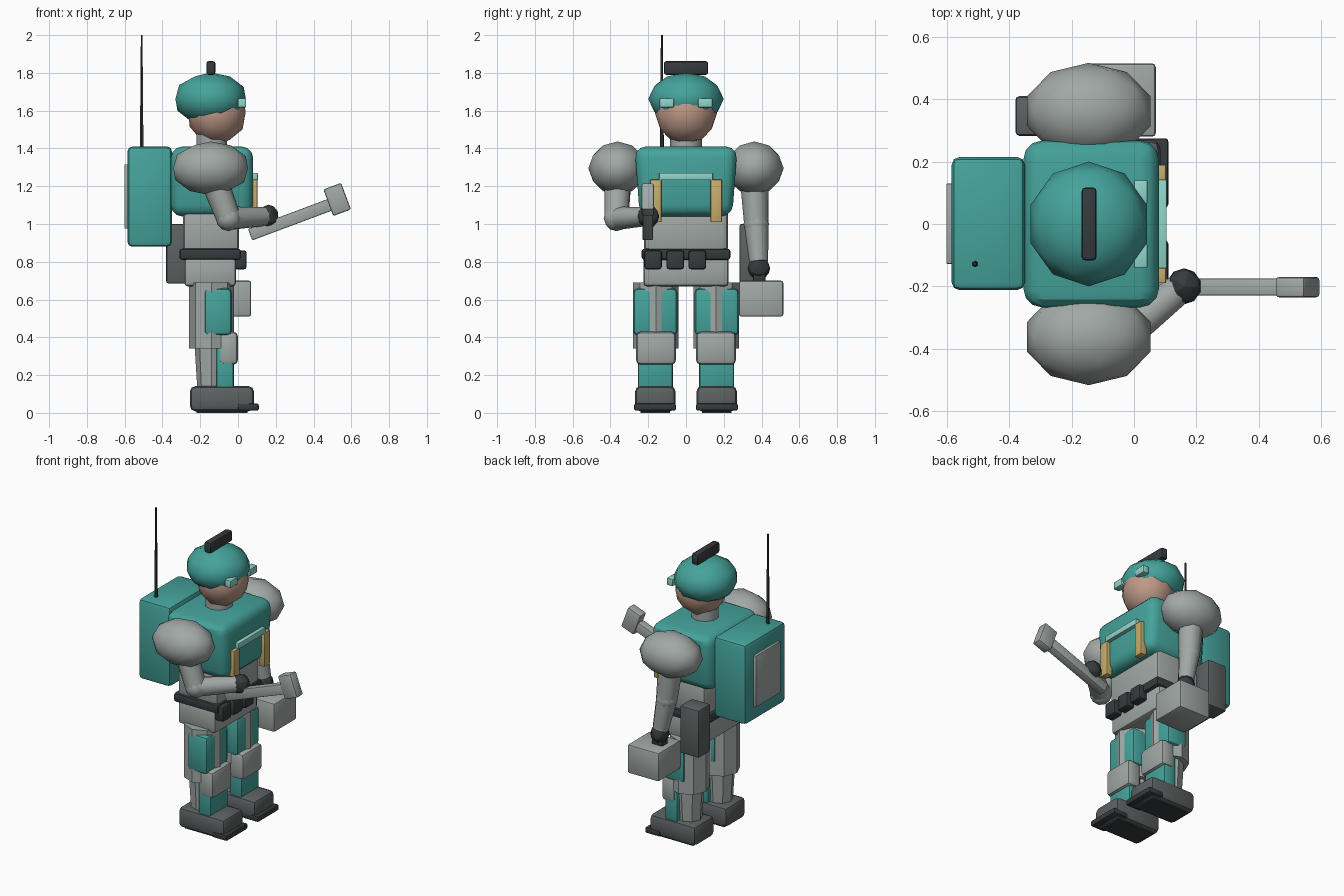
import bpy, bmesh, math
from mathutils import Vector, Matrix

if "Cube" in bpy.data.objects:
    bpy.data.objects.remove(bpy.data.objects["Cube"])


def srgb(v):
    return v / 12.92 if v <= 0.04045 else ((v + 0.055) / 1.055) ** 2.4


def material(name, r, g, b):
    m = bpy.data.materials.new(name)
    m.diffuse_color = (srgb(r), srgb(g), srgb(b), 1)
    m.use_nodes = True
    m.node_tree.nodes["Principled BSDF"].inputs["Base Color"].default_value = m.diffuse_color
    return m


TEAL = material("teal armour", 0.27, 0.64, 0.61)
GREY = material("suit grey", 0.63, 0.66, 0.65)
BOOT = material("boot grey", 0.36, 0.38, 0.38)
BLACK = material("near black", 0.21, 0.23, 0.24)
SKIN = material("skin", 0.74, 0.60, 0.53)
STRAP = material("strap yellow", 0.79, 0.68, 0.42)
GLOW = material("pale cyan", 0.57, 0.84, 0.80)


def finish(name, bm, mat, bevel=0, segments=2, angle=30):
    """Turn a bmesh into a finished object."""
    mesh = bpy.data.meshes.new(name)
    bmesh.ops.recalc_face_normals(bm, faces=bm.faces)
    if bevel:
        bmesh.ops.bevel(bm, geom=bm.edges[:], offset=bevel, segments=segments,
                        profile=0.5, affect='EDGES', clamp_overlap=True)
    bm.to_mesh(mesh)
    bm.free()
    mesh.materials.append(mat)
    ob = bpy.data.objects.new(name, mesh)
    bpy.context.collection.objects.link(ob)
    bpy.ops.object.select_all(action='DESELECT')
    ob.select_set(True)
    bpy.context.view_layer.objects.active = ob
    bpy.ops.object.shade_smooth_by_angle(angle=math.radians(angle))
    return ob


def box(name, mat, x, y, z, bevel=0.015, taper=1.0, tilt=0.0, segments=2):
    """Box from ranges; taper scales the bottom in y, tilt turns about y."""
    lo, hi = Vector((x[0], y[0], z[0])), Vector((x[1], y[1], z[1]))
    bm = bmesh.new()
    bmesh.ops.create_cube(bm, size=1)
    for v in bm.verts:
        if v.co.z < 0:
            v.co.y *= taper
    size = hi - lo
    rot = Matrix.Rotation(math.radians(tilt), 4, 'Y')
    bmesh.ops.transform(bm, verts=bm.verts,
                        matrix=Matrix.Translation((lo + hi) / 2) @ rot @ Matrix.Diagonal((*size, 1)))
    return finish(name, bm, mat, bevel, segments)


def ball(name, mat, centre, radii, subdiv=2, angle=40):
    bm = bmesh.new()
    bmesh.ops.create_icosphere(bm, subdivisions=subdiv, radius=1)
    bmesh.ops.transform(bm, verts=bm.verts,
                        matrix=Matrix.Translation(centre) @ Matrix.Diagonal((*radii, 1)))
    return finish(name, bm, mat, angle=angle)


def limb(name, mat, a, b, r1, r2, sides=10, angle=40):
    """Tapered cylinder from point a to point b."""
    a, b = Vector(a), Vector(b)
    d = b - a
    bm = bmesh.new()
    bmesh.ops.create_cone(bm, cap_ends=True, segments=sides, radius1=r1, radius2=r2, depth=d.length)
    turn = d.to_track_quat('Z', 'Y').to_matrix().to_4x4()
    bmesh.ops.transform(bm, verts=bm.verts, matrix=Matrix.Translation((a + b) / 2) @ turn)
    return finish(name, bm, mat, angle=angle)


# Legs and shoulders, one set per side
for side, s in (("right", -1), ("left", 1)):
    def span(a, b):
        return sorted((s * a, s * b))
    box(side + "_boot", BOOT, (-0.255, 0.085), span(0.055, 0.27), (0.008, 0.142), 0.03)
    box(side + "_toe_plate", BLACK, (0.0, 0.11), span(0.053, 0.275), (0.012, 0.05), 0.01)
    box(side + "_sole", BLACK, (-0.22, 0.05), span(0.085, 0.24), (0.0, 0.009), 0)
    limb(side + "_calf", GREY, (-0.14, s * 0.16, 0.12), (-0.14, s * 0.16, 0.36), 0.075, 0.09, 8)
    box(side + "_shin_plate", TEAL, (-0.115, -0.022), span(0.07, 0.255), (0.12, 0.36), 0.015)
    box(side + "_knee_pad", GREY, (-0.10, 0.0), span(0.053, 0.265), (0.255, 0.43), 0.025)
    limb(side + "_thigh", GREY, (-0.14, s * 0.16, 0.34), (-0.14, s * 0.16, 0.69), 0.12, 0.12, 8)
    box(side + "_thigh_plate", TEAL, (-0.18, -0.033), span(0.045, 0.28), (0.41, 0.66), 0.025)
    ball(side + "_shoulder_pad", GREY, (-0.145, s * 0.362, 1.295), (0.208, 0.155, 0.142))

# Torso
box("pelvis", GREY, (-0.285, -0.01), (-0.225, 0.225), (0.67, 0.83), 0.02)
box("belt", BLACK, (-0.31, 0.015), (-0.235, 0.235), (0.81, 0.87), 0.015)
for i, y in enumerate((-0.175, -0.057, 0.06)):
    box("belt_pouch_%d" % (i + 1), BLACK, (-0.02, 0.046), (y - 0.047, y + 0.047), (0.76, 0.86), 0.014)
box("abdomen", GREY, (-0.29, 0.005), (-0.222, 0.222), (0.85, 1.08), 0.025)
box("chest", TEAL, (-0.355, 0.08), (-0.272, 0.272), (1.04, 1.41), 0.06, taper=0.9, segments=3)
for side, y in (("right", -0.16), ("left", 0.16)):
    box(side + "_chest_strap", STRAP, (0.06, 0.103), (y - 0.03, y + 0.03), (1.01, 1.235), 0.004)
box("chest_strip", GLOW, (0.06, 0.105), (-0.142, 0.142), (1.232, 1.27), 0.003)

# Head and helmet
limb("neck", GREY, (-0.14, 0, 1.36), (-0.14, 0, 1.52), 0.085, 0.085, 10)
ball("head", SKIN, (-0.112, 0, 1.59), (0.16, 0.165, 0.17))
ball("helmet", TEAL, (-0.145, 0, 1.662), (0.196, 0.2, 0.14))
for side, y in (("right", -0.102), ("left", 0.102)):
    box(side + "_helmet_lamp", GLOW, (0.0, 0.043), (y - 0.038, y + 0.038), (1.618, 1.665), 0.004)
box("helmet_crest", BLACK, (-0.168, -0.12), (-0.117, 0.117), (1.79, 1.862), 0.012)

# Right arm, bent forward
elbow, hand = (-0.05, -0.368, 1.03), (0.15, -0.205, 1.04)
limb("right_upper_arm", GREY, (-0.14, -0.36, 1.27), elbow, 0.075, 0.065)
ball("right_elbow", GREY, elbow, (0.068,) * 3)
limb("right_forearm", GREY, elbow, hand, 0.062, 0.05)
ball("right_hand", BLACK, (0.16, -0.2, 1.04), (0.056, 0.058, 0.062), 2, 20)

# Hand tool
box("tool_handle", GREY, (0.05, 0.50), (-0.23, -0.175), (0.99, 1.055), 0.006, tilt=-20.5)
box("tool_head", GREY, (0.475, 0.575), (-0.235, -0.17), (1.055, 1.205), 0.01, tilt=-20.5)

# Left arm, hanging
elbow, hand = (-0.12, 0.372, 1.0), (-0.085, 0.385, 0.8)
limb("left_upper_arm", GREY, (-0.145, 0.36, 1.27), elbow, 0.078, 0.065)
ball("left_elbow", GREY, elbow, (0.068,) * 3)
limb("left_forearm", GREY, elbow, hand, 0.065, 0.05)
ball("left_hand", BLACK, (-0.08, 0.386, 0.765), (0.058, 0.06, 0.06), 2, 20)

# Carried case and hip holster
box("case", GREY, (-0.16, 0.07), (0.28, 0.515), (0.51, 0.7), 0.012)
box("case_grip", BLACK, (-0.12, -0.04), (0.355, 0.42), (0.69, 0.75), 0.01)
box("hip_holster", BOOT, (-0.38, -0.24), (0.283, 0.41), (0.685, 1.0), 0.012)

# Backpack and aerial
box("backpack", TEAL, (-0.585, -0.35), (-0.212, 0.215), (0.88, 1.41), 0.025)
box("backpack_panel", GREY, (-0.602, -0.57), (-0.128, 0.13), (0.975, 1.315), 0.004)
limb("aerial", BLACK, (-0.51, -0.128, 1.39), (-0.51, -0.128, 2.0), 0.011, 0.005, 6)
